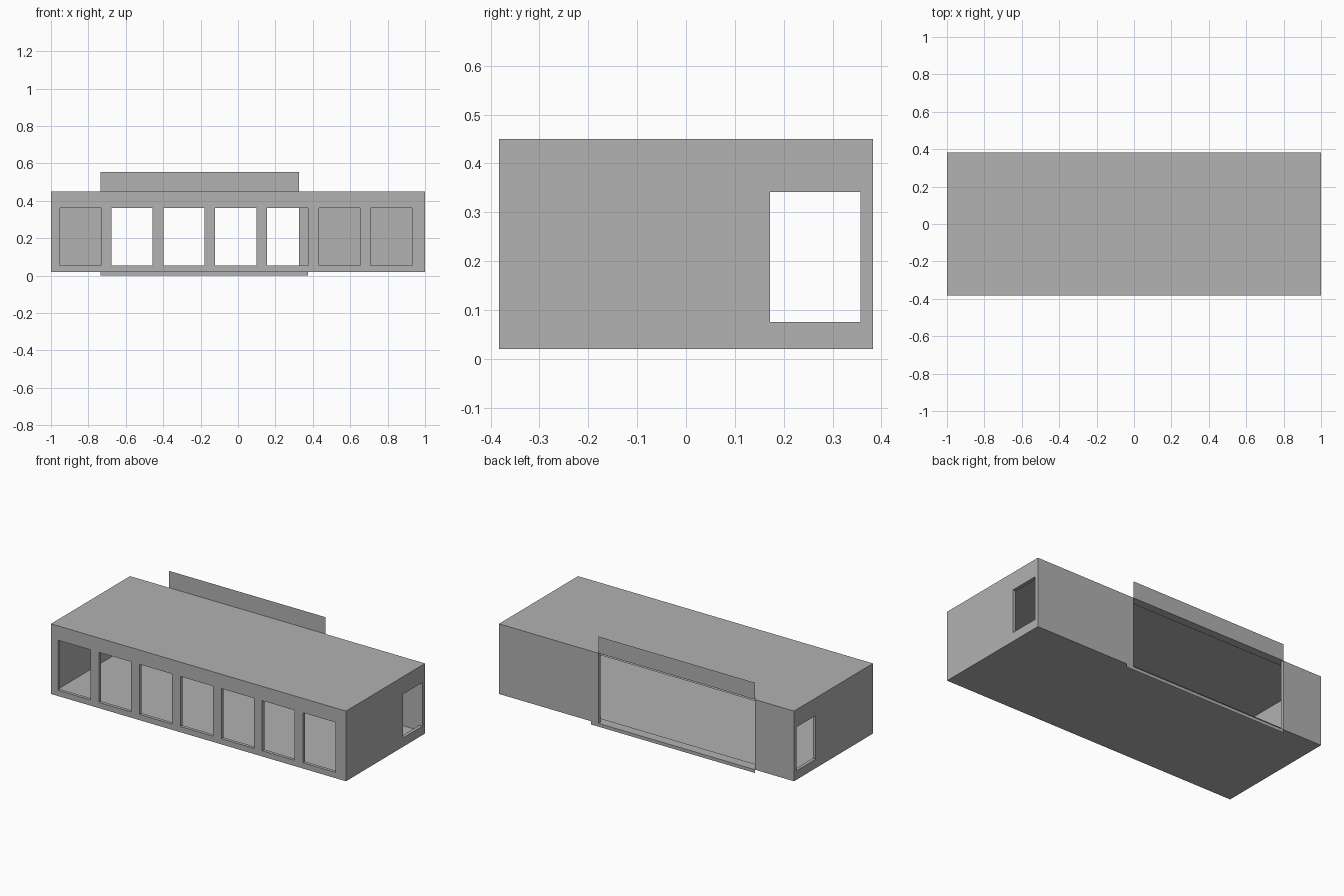
import bpy, bmesh

cube = bpy.data.objects.get("Cube")
if cube:
    bpy.data.objects.remove(cube, do_unlink=True)

# Overall sizes
X, Y = 1.0, 0.3825            # half length and half depth
Z0, Z1 = 0.02, 0.45           # underside and roof height
T = 0.02                      # wall thickness
OPEN_L, OPEN_R = -0.735, 0.325   # rear opening

grey = bpy.data.materials.new("plain grey")
grey.use_nodes = True
colour = (0.445, 0.445, 0.445, 1)
grey.diffuse_color = colour
grey.node_tree.nodes["Principled BSDF"].inputs["Base Color"].default_value = colour


def panel(name, place, u_range, v_range, holes=(), depth=0.0):
    """Flat panel with rectangular holes (u0, u1, v0, v1); place(u, v, w) maps
    to 3D, with w the distance in from the outer surface."""
    us = sorted({*u_range, *(u for h in holes for u in h[:2])})
    vs = sorted({*v_range, *(v for h in holes for v in h[2:])})
    solid = set()
    for i in range(len(us) - 1):
        for j in range(len(vs) - 1):
            u, v = (us[i] + us[i + 1]) / 2, (vs[j] + vs[j + 1]) / 2
            if not any(a < u < b and c < v < d for a, b, c, d in holes):
                solid.add((i, j))
    bm = bmesh.new()

    def quad(*pts):
        bm.faces.new([bm.verts.new(place(*p)) for p in pts])

    for i, j in solid:
        a, b, c, d = us[i], us[i + 1], vs[j], vs[j + 1]
        for w in {0.0, depth}:
            quad((a, c, w), (b, c, w), (b, d, w), (a, d, w))
        if depth:
            # Edges and reveals wherever the neighbouring cell is empty
            for step, p, q in (((-1, 0), (a, c), (a, d)), ((1, 0), (b, c), (b, d)),
                               ((0, -1), (a, c), (b, c)), ((0, 1), (a, d), (b, d))):
                if (i + step[0], j + step[1]) not in solid:
                    quad((*p, 0), (*q, 0), (*q, depth), (*p, depth))
    bmesh.ops.remove_doubles(bm, verts=bm.verts, dist=1e-5)
    bmesh.ops.recalc_face_normals(bm, faces=bm.faces)
    if depth:
        # Merge coplanar cells into clean wall faces
        bmesh.ops.dissolve_limit(bm, angle_limit=0.01, verts=bm.verts, edges=bm.edges)
    mesh = bpy.data.meshes.new(name)
    bm.to_mesh(mesh)
    bm.free()
    mesh.materials.append(grey)
    obj = bpy.data.objects.new(name, mesh)
    bpy.context.collection.objects.link(obj)
    return obj


# Front wall with seven windows
windows = [(-0.953 + 0.277 * i, -0.733 + 0.277 * i, 0.055, 0.362) for i in range(7)]
panel("front_wall", lambda u, v, w: (u, -Y + w, v), (-X, X), (Z0, Z1), windows, T)

# End walls, each with a doorway near the back
door = [(0.172, 0.357, 0.075, 0.342)]
for side, s in (("left", 1), ("right", -1)):
    panel(side + "_end_wall", lambda u, v, w: (s * (X - w), u, v),
          (-Y, Y), (Z0, Z1), door, T)

# Back wall on either side of the full height opening
for side, span in (("left", (OPEN_R, X)), ("right", (-X, OPEN_L))):
    panel(side + "_back_wall", lambda u, v, w: (u, Y - w, v), span, (Z0, Z1), (), T)

# Outer skins and inner linings of roof and floor
for name, z, inset in (("roof", Z1, 0), ("ceiling", Z1 - T, T),
                       ("floor", Z0 + T, T), ("underside", Z0, 0)):
    panel(name, lambda u, v, w: (u, v, z), (-X + inset, X - inset),
          (-Y + inset, Y - inset))

# Thin strips above and below the rear opening
panel("upper_back_strip", lambda u, v, w: (u, Y, v), (OPEN_L, OPEN_R), (Z1, 0.553))
panel("lower_back_strip", lambda u, v, w: (u, Y, v), (OPEN_L, 0.375), (0, Z0))
